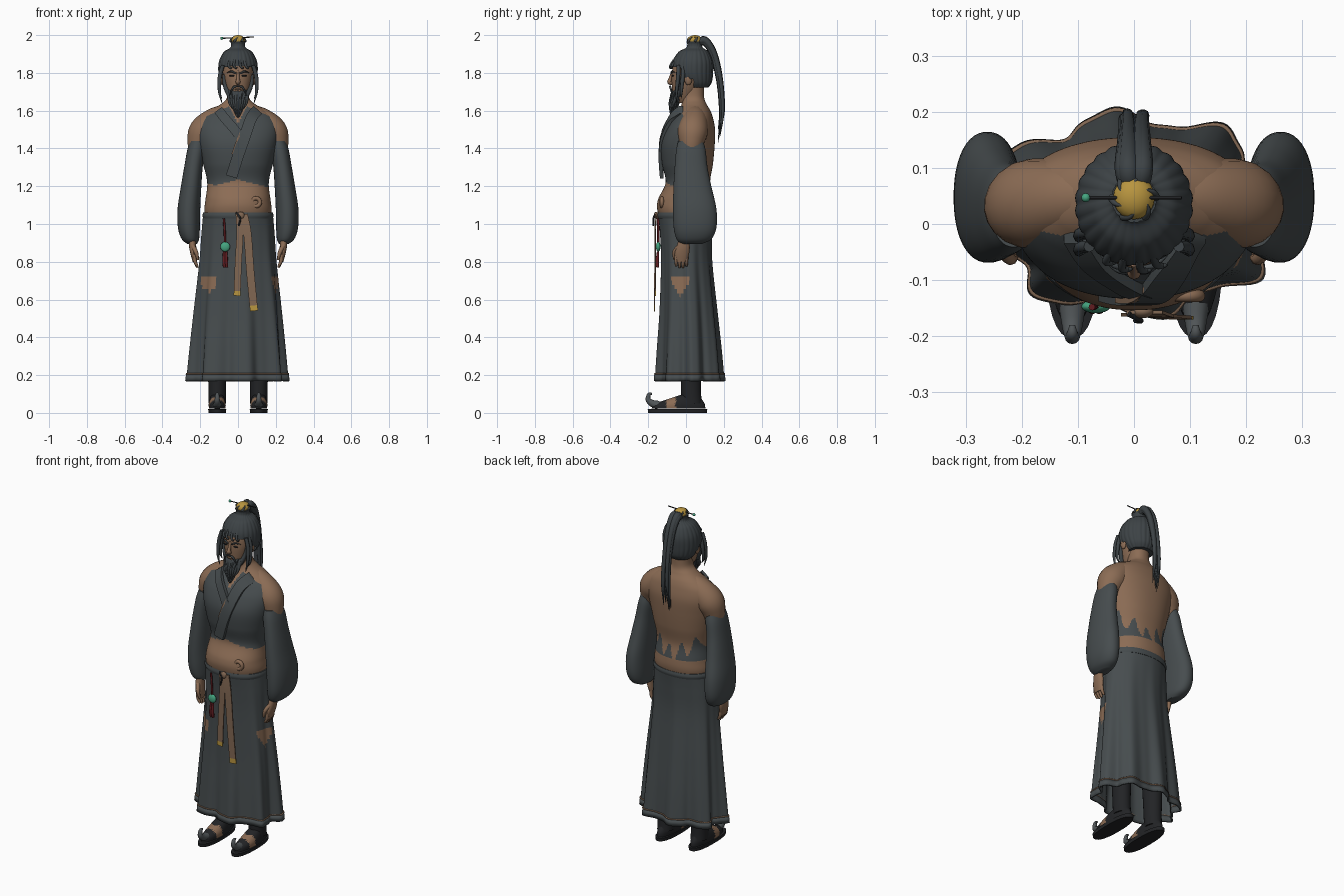
import bpy, bmesh, math, random
from mathutils import Vector

random.seed(4)
cube = bpy.data.objects.get("Cube")
if cube:
    bpy.data.objects.remove(cube)


def material(name, r, g, b):
    m = bpy.data.materials.new(name)
    m.use_nodes = True
    m.diffuse_color = (r, g, b, 1)
    m.node_tree.nodes["Principled BSDF"].inputs["Base Color"].default_value = (r, g, b, 1)
    return m


CLOTH = material("slate cloth", .062, .073, .077)
HAIR = material("dark hair", .046, .055, .06)
SKIN = material("tan skin", .26, .15, .09)
SASH = material("brown sash", .22, .135, .085)
BOOT = material("black boot", .016, .017, .019)
SOLE = material("grey sole", .08, .09, .095)
GOLD = material("gold", .48, .3, .05)
JADE = material("jade", .06, .38, .22)
RED = material("dark red", .12, .012, .015)


def finish(name, bm, mats, rule=None):
    """Turn a bmesh into an object, colouring (or dropping) faces by rule."""
    bmesh.ops.recalc_face_normals(bm, faces=bm.faces)
    if rule:
        drop = []
        for f in bm.faces:
            i = rule(f.calc_center_median())
            if i < 0:
                drop.append(f)
            else:
                f.material_index = i
        bmesh.ops.delete(bm, geom=drop, context='FACES')
    me = bpy.data.meshes.new(name)
    bm.to_mesh(me)
    bm.free()
    for m in mats:
        me.materials.append(m)
    ob = bpy.data.objects.new(name, me)
    bpy.context.collection.objects.link(ob)
    return ob


def smooth_path(pts, steps):
    """Catmull-Rom interpolation of tuples."""
    out = []
    for i in range(len(pts) - 1):
        a, b, c, d = pts[max(i - 1, 0)], pts[i], pts[i + 1], pts[min(i + 2, len(pts) - 1)]
        for k in range(steps):
            t = k / steps
            out.append([q + .5 * t * (r - p + t * (2 * p - 5 * q + 4 * r - s + t * (3 * (q - r) + s - p)))
                        for p, q, r, s in zip(a, b, c, d)])
    return out + [list(pts[-1])]


def loft(name, sections, mats, n=32, steps=5, power=2.0, ripple=None, rule=None, caps=True):
    """Stack of super-ellipses given as (z, cx, cy, rx, ry)."""
    bm = bmesh.new()
    rings = []
    for z, cx, cy, rx, ry in smooth_path(sections, steps):
        ring = []
        for k in range(n):
            a = math.tau * k / n
            c, s = math.cos(a), math.sin(a)
            e = (abs(c) ** power + abs(s) ** power) ** (-1 / power)
            if ripple:
                e *= 1 + ripple(a, z)
            ring.append(bm.verts.new((cx + rx * c * e, cy + ry * s * e, z)))
        rings.append(ring)
    for a, b in zip(rings, rings[1:]):
        for k in range(n):
            bm.faces.new((a[k], a[(k + 1) % n], b[(k + 1) % n], b[k]))
    if caps:
        bm.faces.new(rings[0])
        bm.faces.new(rings[-1])
    return finish(name, bm, mats, rule)


def ball(name, loc, size, mat, seg=20):
    bm = bmesh.new()
    bmesh.ops.create_uvsphere(bm, u_segments=seg, v_segments=seg // 2 + 2, radius=1)
    for v in bm.verts:
        v.co = Vector(loc) + v.co * Vector(size)
    return finish(name, bm, [mat])


def tube(name, pts, radii, mat, res=2):
    """Tapered strand through points."""
    cu = bpy.data.curves.new(name, 'CURVE')
    cu.dimensions = '3D'
    cu.bevel_depth = 1
    cu.bevel_resolution = res
    cu.use_fill_caps = True
    rows = smooth_path([(*p, r) for p, r in zip(pts, radii)], 5)
    sp = cu.splines.new('POLY')
    sp.points.add(len(rows) - 1)
    for p, (x, y, z, r) in zip(sp.points, rows):
        p.co = (x, y, z, 1)
        p.radius = max(r, .0008)
    sp.use_smooth = True
    cu.materials.append(mat)
    ob = bpy.data.objects.new(name, cu)
    bpy.context.collection.objects.link(ob)
    return ob


def ribbon(name, pts, width, thick, mats, rule=None):
    """Flat band facing the front."""
    rows = [Vector(p) for p in smooth_path(pts, 5)]
    bm = bmesh.new()
    rings = []
    for i, p in enumerate(rows):
        t = rows[min(i + 1, len(rows) - 1)] - rows[max(i - 1, 0)]
        side = t.cross(Vector((0, 1, 0))).normalized() * width / 2
        back = Vector((0, thick, 0))
        rings.append([bm.verts.new(v) for v in (p - side, p + side, p + side + back, p - side + back)])
    for a, b in zip(rings, rings[1:]):
        for k in range(4):
            bm.faces.new((a[k], a[(k + 1) % 4], b[(k + 1) % 4], b[k]))
    bm.faces.new(rings[0])
    bm.faces.new(rings[-1])
    return finish(name, bm, mats, rule)


# Torso with a torn vest: front panel and ragged remnants low on the back
def vest(c):
    x = abs(c.x)
    if c.y < .03:
        low = 1.235 - .25 * x + .5 * max(0, -c.x - .12)
        return int(low < c.z < 1.645 - .45 * x and x > (c.z - 1.53) * .5)
    return int(1.135 < c.z < 1.16 + .55 * x + .045 * math.sin(c.x * 85))


loft("torso", [(1, 0, 0, .165, .125), (1.07, 0, -.003, .178, .148), (1.13, 0, -.002, .172, .146),
               (1.22, 0, .01, .163, .118), (1.32, 0, .008, .185, .135), (1.42, 0, .01, .208, .142),
               (1.5, 0, .024, .218, .13), (1.56, 0, .038, .198, .105), (1.6, 0, .045, .15, .084),
               (1.635, 0, .043, .09, .066), (1.67, 0, .036, .058, .06), (1.74, 0, .035, .054, .06)],
     [SKIN, CLOTH], n=144, steps=12, power=2.2, rule=vest)
bpy.ops.mesh.primitive_torus_add(location=(.095, -.128, 1.115), rotation=(math.pi / 2, 0, 0),
                                 major_radius=.021, minor_radius=.011)
bpy.context.object.name = "belly_knot"
bpy.context.object.data.materials.append(SKIN)

# Crossed collar
ribbon("collar_under", [(-.105, -.035, 1.605), (-.07, -.085, 1.56), (-.01, -.125, 1.49), (.02, -.135, 1.44)],
       .05, .02, [CLOTH])
ribbon("collar_over", [(.105, -.035, 1.605), (.07, -.09, 1.56), (.035, -.135, 1.46), (0, -.145, 1.36),
                       (-.035, -.138, 1.25)], .06, .02, [CLOTH])
ribbon("collar_edge", [(.045, -.097, 1.55), (.003, -.138, 1.46), (-.03, -.141, 1.37)], .009, .01, [SASH])

# Skirt with folds that deepen to the hem, and torn patches
def pleats(a, z):
    return (1.07 - z) * (.1 * math.cos(8 * (a - .94)) + .02 * math.cos(19 * a))


def tears(c):
    left = c.y < -.04 and abs(c.x + .158) < .04 and .64 + .7 * abs(c.x + .15) < c.z < .73
    right = c.x > .1 and abs(c.y + .03) < .05 and .62 + 1.5 * abs(c.y + .03) < c.z < .72
    return int(left or right)


skirt = loft("skirt", [(.175, 0, .018, .25, .17), (.35, 0, .016, .238, .16), (.55, 0, .012, .222, .146),
                       (.8, 0, .003, .2, .133), (.95, 0, 0, .192, .137), (1.06, 0, -.002, .184, .147)],
             [CLOTH, SKIN], n=200, steps=12, power=2.1, ripple=pleats, rule=tears, caps=False)
skirt.modifiers.new("thickness", 'SOLIDIFY').thickness = .006
for nm, z, h, grow, m in (("hem_band", .168, .035, .005, CLOTH), ("hem_piping", .205, .006, .004, SASH)):
    band = loft(nm, [(z, 0, .018, .25 + grow, .17 + grow), (z + h, 0, .018, .247 + grow, .168 + grow)],
                [m], n=200, steps=1, power=2.1, ripple=pleats, caps=False)
    band.modifiers.new("thickness", 'SOLIDIFY').thickness = .01
loft("waistband", [(1.03, 0, -.002, .184, .146), (1.045, 0, -.002, .188, .15), (1.062, 0, -.002, .184, .147)],
     [CLOTH], n=64, steps=3, power=2.2)

# Sash tails with gold fringes, and the jade pendant
ribbon("sash_short", [(.005, -.16, 1.06), (.01, -.165, .95), (.002, -.165, .8), (-.005, -.165, .62)], .036, .006,
       [SASH, GOLD], lambda c: int(c.z < .65))
ribbon("sash_long", [(.03, -.16, 1.05), (.05, -.167, .95), (.065, -.168, .75), (.085, -.17, .54)], .042, .006,
       [SASH, GOLD], lambda c: int(c.z < .575))
ball("sash_knot", (.015, -.156, 1.045), (.02, .012, .02), SASH)
tube("sash_cord", [(-.01, -.16, 1.06), (.012, -.172, 1.03), (.003, -.172, .99)], [.005] * 3, BOOT)
tube("pendant_cord", [(-.075, -.148, 1.03), (-.07, -.147, .95), (-.068, -.146, .86)], [.006] * 3, RED)
ball("jade_pendant", (-.068, -.147, .88), (.026, .012, .026), JADE)
for dx in (-.006, .006):
    tube("tassel", [(-.068 + dx, -.148, .855), (-.068 + dx, -.152, .8), (-.066 + dx, -.15, .77)],
         [.006, .009, .007], RED)

# Head and face
loft("head", [(1.64, 0, 0, .03, .04), (1.68, 0, -.008, .05, .06), (1.73, 0, 0, .068, .075),
              (1.79, 0, .008, .079, .084), (1.85, 0, .02, .08, .083), (1.9, 0, .03, .06, .06)], [SKIN])
tube("nose", [(0, -.07, 1.81), (0, -.083, 1.77), (0, -.086, 1.752), (0, -.07, 1.742)],
     [.007, .009, .013, .008], SKIN)
ball("mouth", (0, -.076, 1.713), (.018, .006, .005), SASH)

# Hair cap with combed ridges, open over the face
loft("hair_cap", [(1.722, 0, .055, .07, .062), (1.75, 0, .046, .09, .09), (1.8, 0, .036, .103, .107),
                  (1.86, 0, .036, .1, .106), (1.91, 0, .04, .075, .08), (1.932, 0, .045, .042, .046),
                  (1.95, 0, .045, .036, .038), (1.965, 0, .045, .04, .042)], [HAIR], n=144, steps=8,
     ripple=lambda a, z: .03 * abs(math.sin(12 * a)) - .015,
     rule=lambda c: -1 if (c.y < -.015 and c.z < 1.842 - abs(c.x) * .2) or (c.y < .04 and c.z < 1.765) else 0)
for x in (-.05, -.022, .012, .04):
    y = -.076 + x * x * 6
    tube("fringe_curl", [(x * .8, y + .012, 1.868), (x, y - .006, 1.84), (x + .012, y - .008, 1.825),
                         (x + .02, y - .006, 1.835)], [.007, .007, .005, .001], HAIR)

# Topknot: gold crown, dark swirls, hairpin with a jade end
ball("gold_crown", (0, .047, 1.973), (.037, .039, .027), GOLD)
for k in range(6):
    a = math.tau * k / 6
    tube("crown_swirl", [(r * math.cos(a + t), .047 + r * math.sin(a + t), z)
                         for r, t, z in ((.039, 0, 1.965), (.035, .3, 1.982), (.022, .75, 1.993))],
         [.008, .005, .001], HAIR)
tube("hairpin", [(-.085, .047, 1.983), (.085, .047, 1.99)], [.003, .003], BOOT)
ball("jade_pin_end", (-.086, .047, 1.983), (.008, .008, .008), JADE, 12)

# Ponytail strands
for i in range(9):
    u, w = random.uniform(-.018, .018), random.uniform(-.008, .008)
    tube("ponytail_strand", [(u * .6, .06, 1.955), (u, .1, 1.968 + w), (u, .145 + w, 1.9), (u, .178 + w, 1.76),
                             (u * 1.2, .19 + w, 1.6), (u * 1.4, .176 + w, 1.43 + i * .012)],
         [.016, .019, .015, .012, .009, .001], HAIR)

# Beard
loft("beard", [(1.565, 0, -.075, .006, .006), (1.61, 0, -.068, .028, .02), (1.66, 0, -.056, .045, .03),
               (1.695, 0, -.044, .058, .034), (1.71, 0, -.035, .058, .03)], [HAIR], n=60,
     ripple=lambda a, z: .07 * math.cos(15 * a))
for i in range(9):
    x = (i - 4) * .012
    tube("beard_strand", [(x, -.07 + x * x * 10, 1.69), (x * .9, -.084 + x * x * 8, 1.64),
                          (x * .5, -.08, 1.56 + abs(x) * .9)], [.009, .008, .001], HAIR)

for s, side in ((1, "left"), (-1, "right")):
    # Facial features and side locks
    ball(side + "_ear", (s * .084, .012, 1.765), (.012, .02, .03), SKIN)
    ball(side + "_eye", (s * .032, -.07, 1.785), (.015, .006, .005), BOOT)
    tube(side + "_brow", [(s * .012, -.079, 1.797), (s * .035, -.074, 1.808), (s * .06, -.056, 1.8)],
         [.004, .005, .001], HAIR)
    tube(side + "_moustache", [(0, -.084, 1.73), (s * .025, -.083, 1.723), (s * .045, -.072, 1.68)],
         [.004, .006, .002], HAIR)
    tube(side + "_whisker", [(s * .074, -.02, 1.79), (s * .068, -.03, 1.73), (s * .045, -.045, 1.68)],
         [.008, .012, .014], HAIR)
    for d in (0, .025):
        tube(side + "_side_lock", [(s * .08, -.04 + d, 1.84), (s * .096, -.042 + d, 1.78),
                                   (s * .098, -.05 + d, 1.7), (s * .085, -.05 + d, 1.64 + d)],
             [.01, .011, .008, .001], HAIR)

    # Bare shoulder sloping from the neck, puffed sleeve
    tube(side + "_shoulder", [(s * .05, .05, 1.595), (s * .12, .046, 1.55), (s * .18, .036, 1.49),
                              (s * .203, .03, 1.43), (s * .212, .028, 1.36)],
         [.045, .068, .08, .066, .045], SKIN, 8)
    loft(side + "_sleeve", [(1.44, s * .214, .025, .04, .066), (1.39, s * .222, .026, .047, .078),
                            (1.3, s * .236, .027, .049, .087), (1.2, s * .248, .034, .054, .1),
                            (1.08, s * .26, .046, .06, .115), (.98, s * .26, .048, .058, .113),
                            (.92, s * .252, .042, .046, .092), (.895, s * .243, .03, .026, .055)],
         [CLOTH], n=48, power=2.2)

    # Hand
    loft(side + "_hand", [(.8, s * .228, -.025, .012, .028), (.84, s * .234, -.022, .017, .038),
                          (.88, s * .24, -.015, .019, .035), (.93, s * .243, -.01, .02, .025)], [SKIN], n=16)
    for k in range(4):
        y = -.052 + k * .018
        tip = .765 + .008 * abs(k - 1.5)
        tube(side + "_finger", [(s * .231, y, .835), (s * .227, y, .8), (s * .214, y, tip)],
             [.01, .0095, .006], SKIN)
    tube(side + "_thumb", [(s * .238, -.04, .88), (s * .222, -.062, .85), (s * .212, -.06, .81)],
         [.012, .011, .006], SKIN)

    # Boot leg, shoe with bare instep, curled toe and sandal sole
    x = s * .11
    loft(side + "_boot_leg", [(.05, x, .03, .046, .055), (.15, x, .026, .047, .053), (.5, x, .02, .06, .065)],
         [BOOT], n=24)
    loft(side + "_shoe", [(.022, x, -.04, .044, .142), (.045, x, -.035, .045, .135), (.07, x, -.01, .04, .095),
                          (.095, x, .02, .032, .05)], [BOOT, SKIN], n=80,
         rule=lambda c: int(-.105 < c.y < -.055 and c.z < .08))
    tube(side + "_curled_toe", [(x, -.145, .04), (x, -.178, .05), (x, -.2, .07), (x, -.195, .098), (x, -.18, .1)],
         [.024, .019, .014, .01, .005], SOLE, 4)
    loft(side + "_sole", [(0, x, -.045, .046, .155), (.02, x, -.045, .048, .158)], [BOOT],
         n=32, steps=1, power=2.4)

# Smooth shading that keeps edges sharp
bpy.ops.object.select_all(action='DESELECT')
for ob in bpy.context.scene.objects:
    if ob.type == 'MESH':
        ob.select_set(True)
        bpy.context.view_layer.objects.active = ob
bpy.ops.object.shade_smooth_by_angle(angle=math.radians(45))
